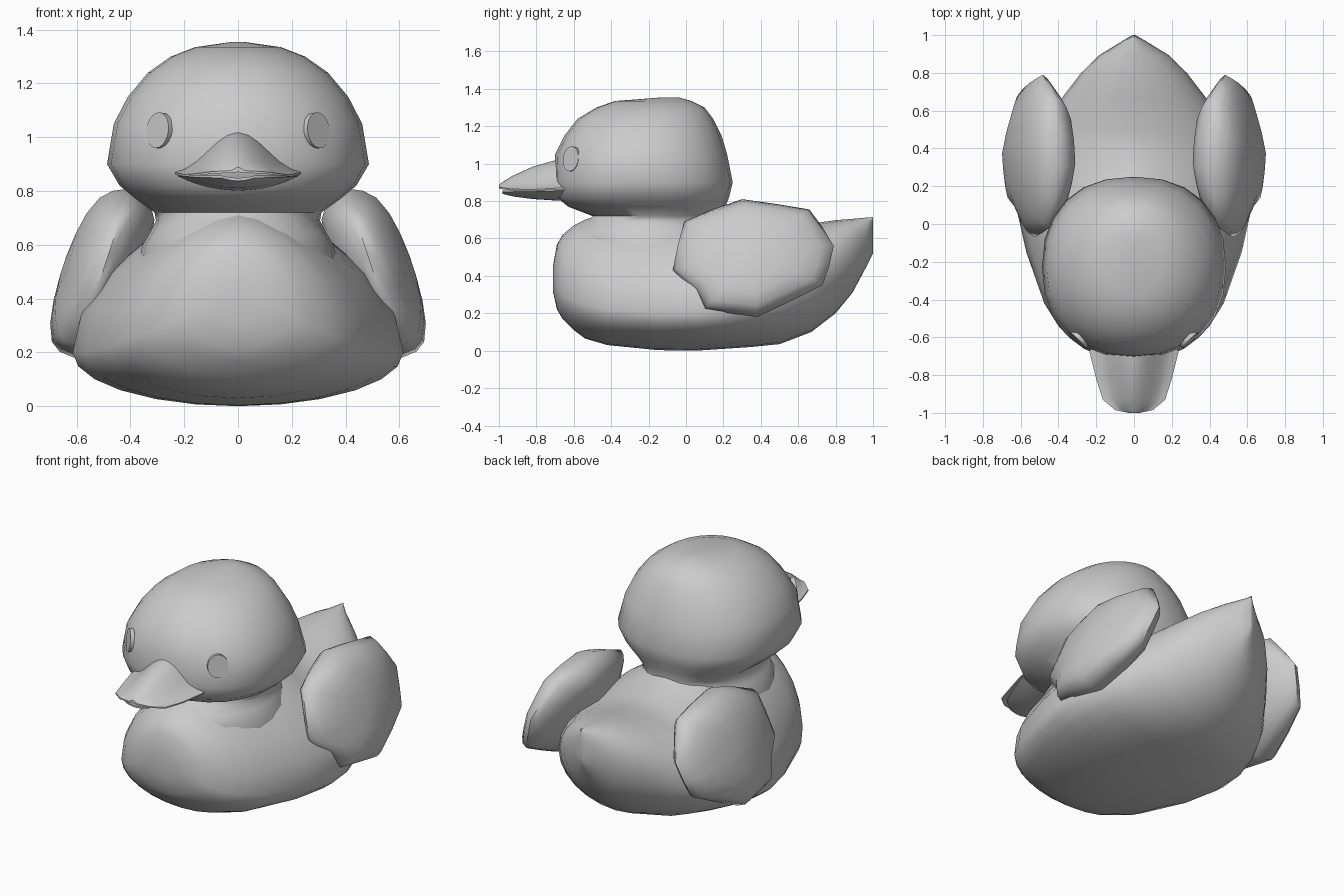
import bpy, bmesh, math
from mathutils import Vector

if "Cube" in bpy.data.objects:
    bpy.data.objects.remove(bpy.data.objects["Cube"])


def loft(name, rings, angle=50):
    """Skin a list of equal-sized point rings and close both ends."""
    bm = bmesh.new()
    loops = [[bm.verts.new(p) for p in ring] for ring in rings]
    n = len(loops[0])
    for a, b in zip(loops, loops[1:]):
        for i in range(n):
            j = (i + 1) % n
            bm.faces.new((a[i], a[j], b[j], b[i]))
    bm.faces.new(loops[0])
    bm.faces.new(loops[-1])
    bmesh.ops.recalc_face_normals(bm, faces=bm.faces)
    me = bpy.data.meshes.new(name)
    bm.to_mesh(me)
    bm.free()
    ob = bpy.data.objects.new(name, me)
    bpy.context.collection.objects.link(ob)
    smooth(ob, angle)
    return ob


def smooth(ob, angle):
    bpy.ops.object.select_all(action='DESELECT')
    ob.select_set(True)
    bpy.context.view_layer.objects.active = ob
    bpy.ops.object.shade_smooth_by_angle(angle=math.radians(angle))


def circle(n):
    return [(math.cos(2 * math.pi * i / n), math.sin(2 * math.pi * i / n)) for i in range(n)]


def spow(v, p):
    return math.copysign(abs(v) ** p, v)


# Body: sections along y (y, half width, bottom, widest level, top, upper taper)
body = [(-.71, .10, .31, .38, .46, 1), (-.69, .20, .22, .34, .57, 1),
        (-.66, .265, .17, .30, .62, 1), (-.60, .345, .11, .27, .67, 1.1),
        (-.54, .40, .065, .25, .70, 1.2), (-.42, .475, .03, .22, .74, 1.4),
        (-.15, .57, .003, .20, .79, 1.7), (.05, .615, 0, .20, .79, 1.7),
        (.20, .61, .01, .21, .72, 1.5), (.35, .57, .02, .24, .65, 1.2),
        (.50, .50, .035, .28, .645, 1), (.67, .38, .10, .36, .68, 1),
        (.80, .28, .20, .45, .698, 1), (.89, .19, .31, .51, .705, 1),
        (.97, .06, .46, .58, .712, 1), (1.0, .008, .52, .60, .715, 1)]
loft("body", [[(w * spow(c, p if s > 0 else 1), y,
                zm + s * ((zt - zm) if s > 0 else (zm - zb))) for c, s in circle(24)]
              for y, w, zb, zm, zt, p in body])

# Head with flared neck: horizontal rings (z, half width, front y, back y, squareness)
head_rings = [(.53, .37, -.60, .24, 1), (.60, .355, -.61, .24, 1), (.65, .325, -.585, .22, 1),
              (.69, .305, -.53, .20, 1), (.72, .31, -.50, .20, .95), (.77, .38, -.63, .21, .9),
              (.82, .44, -.69, .23, .87), (.90, .487, -.705, .25, .87),
              (1.05, .462, -.70, .22, .93), (1.15, .41, -.65, .19, .95),
              (1.24, .335, -.58, .145, .95), (1.30, .25, -.48, .10, .95),
              (1.335, .16, -.38, .03, 1), (1.355, .02, -.12, -.04, 1)]
head = loft("head", [[(w * spow(c, p), (y0 + y1) / 2 + (y1 - y0) / 2 * spow(s, p), z)
                      for c, s in circle(24)] for z, w, y0, y1, p in head_rings])


# Beak: a bell-shaped upper bill and a shallow lower bill
def bill(name, sections, top_shape, bottom_shape):
    us = [i / 6 for i in range(-6, 7)]
    rings = []
    for y, w, edge, top, low in sections:
        upper = [(w * u, y, edge + .004 + (top - edge) * top_shape(u)) for u in us]
        lower = [(w * u, y, edge - .004 + (low - edge) * bottom_shape(u)) for u in reversed(us)]
        rings.append(upper + lower)
    return loft(name, rings, 40)


def bell(u):
    return (.5 + .5 * math.cos(math.pi * u)) * .9 + .1 * (1 - abs(u))


def arc(u):
    return 1 - u * u


bill("upper_bill", [(-1.0, .03, .872, .885, .874), (-.985, .10, .868, .895, .875),
                    (-.93, .165, .860, .93, .878), (-.82, .20, .858, .98, .882),
                    (-.68, .235, .866, 1.02, .885), (-.52, .22, .866, 1.04, .885)], bell, arc)
bill("lower_bill", [(-.98, .06, .853, .845, .842), (-.92, .135, .854, .843, .828),
                    (-.82, .18, .856, .840, .815), (-.68, .225, .860, .84, .806),
                    (-.50, .21, .860, .84, .806)], arc, arc)

# Wings: pillow shapes on a leaning plane, outline as (y, z)
outline = [(-.07, .43), (-.045, .56), (-.01, .69), (.14, .755), (.30, .81), (.48, .785),
           (.66, .755), (.73, .66), (.79, .56), (.765, .45), (.73, .35), (.55, .26),
           (.38, .18), (.24, .20), (.10, .22), (.05, .32)]
layers = [(.1, .15), (.4, .143), (.65, .128), (.85, .1), (.95, .06), (1, 0),
          (.95, -.045), (.85, -.088), (.65, -.125), (.1, -.15)]
for side, label in ((1, "right"), (-1, "left")):
    rings = []
    for k, off in layers:
        ring = []
        for y, z in outline:
            yy, zz = .36 + (y - .36) * k, .51 + (z - .51) * k
            d = off * (1 - .45 * ((yy - .36) / .43) ** 2)
            ring.append((side * (.493 - (zz - .53) * .33 + d), yy, zz + d * .1))
        rings.append(ring)
    loft(label + "_wing", rings, 60)

# Eyes: thin oval buttons set on the head surface
for side, label in ((1, "right"), (-1, "left")):
    hit, pos, nor, _ = head.ray_cast(Vector((side * .292, -2, 1.025)), Vector((0, 1, 0)))
    bpy.ops.mesh.primitive_cylinder_add(vertices=20, radius=.065, depth=.022, location=pos)
    eye = bpy.context.object
    eye.name = label + "_eye"
    nor = (nor + Vector((side * .2, 0, 0))).normalized()
    eye.rotation_euler = nor.to_track_quat('Z', 'Y').to_euler()
    eye.scale = (.9, 1.03, 1)
    smooth(eye, 40)
